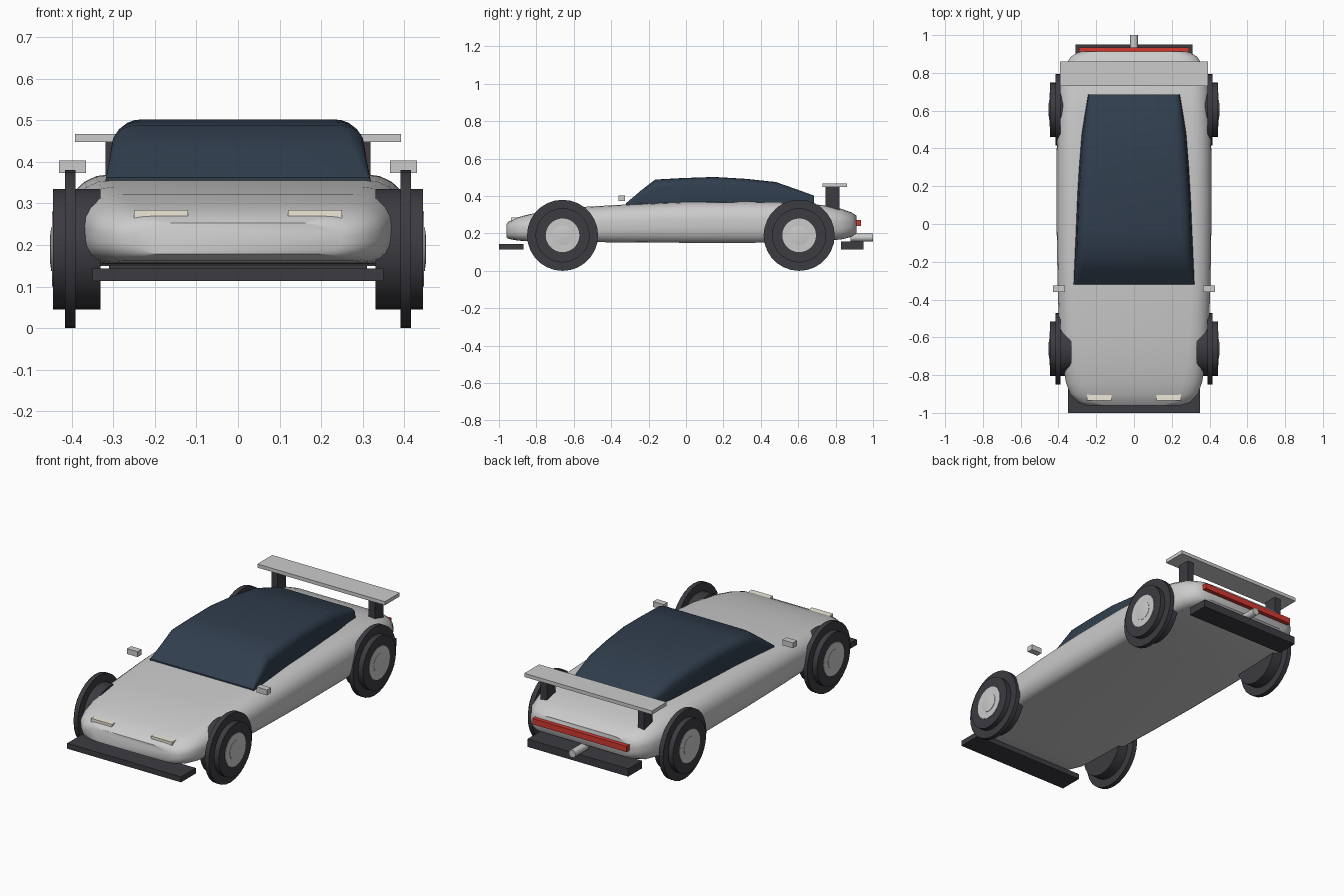
import bpy, bmesh, math
from mathutils import Vector

if "Cube" in bpy.data.objects:
    bpy.data.objects.remove(bpy.data.objects["Cube"])


def material(name, r, g, b):
    m = bpy.data.materials.new(name)
    m.diffuse_color = (r, g, b, 1)
    m.use_nodes = True
    m.node_tree.nodes["Principled BSDF"].inputs["Base Color"].default_value = m.diffuse_color
    return m


RUBBER = material("rubber", 0.045, 0.043, 0.052)
GLASS = material("glass", 0.03, 0.048, 0.075)
METAL = material("metal", 0.72, 0.73, 0.75)
LAMP = material("lamp", 0.85, 0.82, 0.70)
RED = material("red", 0.65, 0.04, 0.03)


def make(name, bm, mat=None, smooth=None):
    bmesh.ops.recalc_face_normals(bm, faces=bm.faces)
    me = bpy.data.meshes.new(name)
    bm.to_mesh(me)
    bm.free()
    ob = bpy.data.objects.new(name, me)
    bpy.context.collection.objects.link(ob)
    if mat:
        me.materials.append(mat)
    if smooth:
        bpy.ops.object.select_all(action='DESELECT')
        ob.select_set(True)
        bpy.context.view_layer.objects.active = ob
        bpy.ops.object.shade_smooth_by_angle(angle=math.radians(smooth))
    return ob


def box(name, lo, hi, mat=None):
    bm = bmesh.new()
    bmesh.ops.create_cube(bm, size=1)
    for v in bm.verts:
        v.co = Vector([(a + b) / 2 + c * (b - a) for a, b, c in zip(lo, hi, v.co)])
    return make(name, bm, mat)


def section(y, w_bot, w_top, z0, z1, r_bot, r_top, n=6):
    """Rounded trapezoid in the xz plane; corner radii are (x, z)."""
    pts = []
    for i in range(n):
        a = math.pi / 2 * i / (n - 1)
        pts.append((w_bot - r_bot[0] * (1 - math.sin(a)), z0 + r_bot[1] * (1 - math.cos(a))))
    for i in range(n):
        a = math.pi / 2 * i / (n - 1)
        pts.append((w_top - r_top[0] * (1 - math.cos(a)), z1 - r_top[1] * (1 - math.sin(a))))
    return [(x, y, z) for x, z in pts] + [(-x, y, z) for x, z in reversed(pts)]


def loft(name, sections, mat=None, smooth=40):
    bm = bmesh.new()
    rings = [[bm.verts.new(p) for p in s] for s in sections]
    n = len(rings[0])
    for a, b in zip(rings, rings[1:]):
        for i in range(n):
            j = (i + 1) % n
            bm.faces.new((a[i], a[j], b[j], b[i]))
    bm.faces.new(rings[0])
    bm.faces.new(rings[-1])
    bmesh.ops.remove_doubles(bm, verts=bm.verts, dist=1e-5)
    return make(name, bm, mat, smooth)


def lathe_x(name, profile, y, z, side, mat, steps=28, smooth=35):
    """Revolve (x, radius) points around an axle parallel to x."""
    bm = bmesh.new()
    rings = []
    for x, r in profile:
        rings.append([bm.verts.new((side * x,
                                    y + r * math.cos(math.tau * k / steps),
                                    z + r * math.sin(math.tau * k / steps)))
                      for k in range(steps)])
    for a, b in zip(rings, rings[1:]):
        for k in range(steps):
            j = (k + 1) % steps
            bm.faces.new((a[k], a[j], b[j], b[k]))
    bm.faces.new(rings[0])
    bm.faces.new(rings[-1])
    return make(name, bm, mat, smooth)


# Body shell: y, half width, bottom z, top z
stations = [(-0.96, 0.25, 0.178, 0.253), (-0.945, 0.295, 0.17, 0.265),
            (-0.90, 0.338, 0.162, 0.286), (-0.84, 0.36, 0.158, 0.302),
            (-0.74, 0.378, 0.156, 0.322), (-0.58, 0.396, 0.154, 0.340),
            (-0.30, 0.405, 0.152, 0.356), (0.0, 0.41, 0.15, 0.368),
            (0.35, 0.41, 0.15, 0.370), (0.60, 0.405, 0.153, 0.365),
            (0.74, 0.395, 0.16, 0.35), (0.83, 0.372, 0.168, 0.332),
            (0.885, 0.335, 0.182, 0.312), (0.912, 0.29, 0.20, 0.295)]
body = []
for y, w, z0, z1 in stations:
    h = z1 - z0
    body.append(section(y, w, w, z0, z1, (0.06, h * 0.38), (0.10, h * 0.42)))
loft("body", body, None, 45)

# Glass cabin: y, base half width, top half width, top z
cabin = []
for y, wb, wt, z1 in [(-0.32, 0.32, 0.318, 0.362), (-0.24, 0.317, 0.310, 0.43),
                      (-0.165, 0.314, 0.303, 0.488), (-0.02, 0.308, 0.298, 0.496),
                      (0.15, 0.301, 0.291, 0.502), (0.32, 0.291, 0.280, 0.492),
                      (0.48, 0.278, 0.268, 0.475), (0.58, 0.262, 0.256, 0.44),
                      (0.685, 0.243, 0.24, 0.402)]:
    h = z1 - 0.35
    cabin.append(section(y, wb, wt, 0.35, z1, (0.002, 0.002),
                         (min(0.06, h * 0.5), min(0.045, h * 0.4))))
loft("cabin", cabin, GLASS, 40)

# Wheels: tyre with a wide raised tread, hub and domed cap
for end, y in (("front", -0.66), ("rear", 0.605)):
    for label, s in (("right", 1), ("left", -1)):
        tag = end + "_" + label
        lathe_x(tag + "_tyre", [(0.33, 0.145), (0.39, 0.145), (0.39, 0.19), (0.416, 0.19),
                                (0.416, 0.145), (0.445, 0.145)], y, 0.19, s, RUBBER)
        lathe_x(tag + "_hub", [(0.38, 0.09), (0.447, 0.09)], y, 0.19, s, METAL)
        lathe_x(tag + "_hub_cap", [(0.42, 0.052), (0.449, 0.052), (0.452, 0.03)],
                y, 0.19, s, METAL)

# Paired details
for label, s in (("right", 1), ("left", -1)):
    def pair(name, x0, x1, y0, y1, z0, z1, mat=None):
        box(label + "_" + name, (min(s * x0, s * x1), y0, z0),
            (max(s * x0, s * x1), y1, z1), mat)
    pair("headlight", 0.12, 0.25, -0.935, -0.895, 0.245, 0.284, LAMP)
    pair("mirror", 0.365, 0.43, -0.36, -0.325, 0.373, 0.403)
    pair("wing_strut", 0.28, 0.318, 0.747, 0.822, 0.32, 0.448, RUBBER)

# Wing, splitter, diffuser and tail light
box("rear_wing", (-0.392, 0.73, 0.447), (0.392, 0.86, 0.467))
box("front_splitter", (-0.35, -1.0, 0.113), (0.35, -0.87, 0.143), RUBBER)
box("rear_diffuser", (-0.31, 0.83, 0.115), (0.31, 0.95, 0.158), RUBBER)
box("tail_light", (-0.29, 0.90, 0.24), (0.29, 0.935, 0.272), RED)

# Exhaust pipe
bpy.ops.mesh.primitive_cylinder_add(vertices=16, radius=0.021, depth=0.12,
                                    location=(0, 0.94, 0.178),
                                    rotation=(math.pi / 2, 0, 0))
exhaust = bpy.context.object
exhaust.name = "exhaust"
exhaust.data.materials.append(METAL)
bpy.ops.object.shade_smooth_by_angle()
